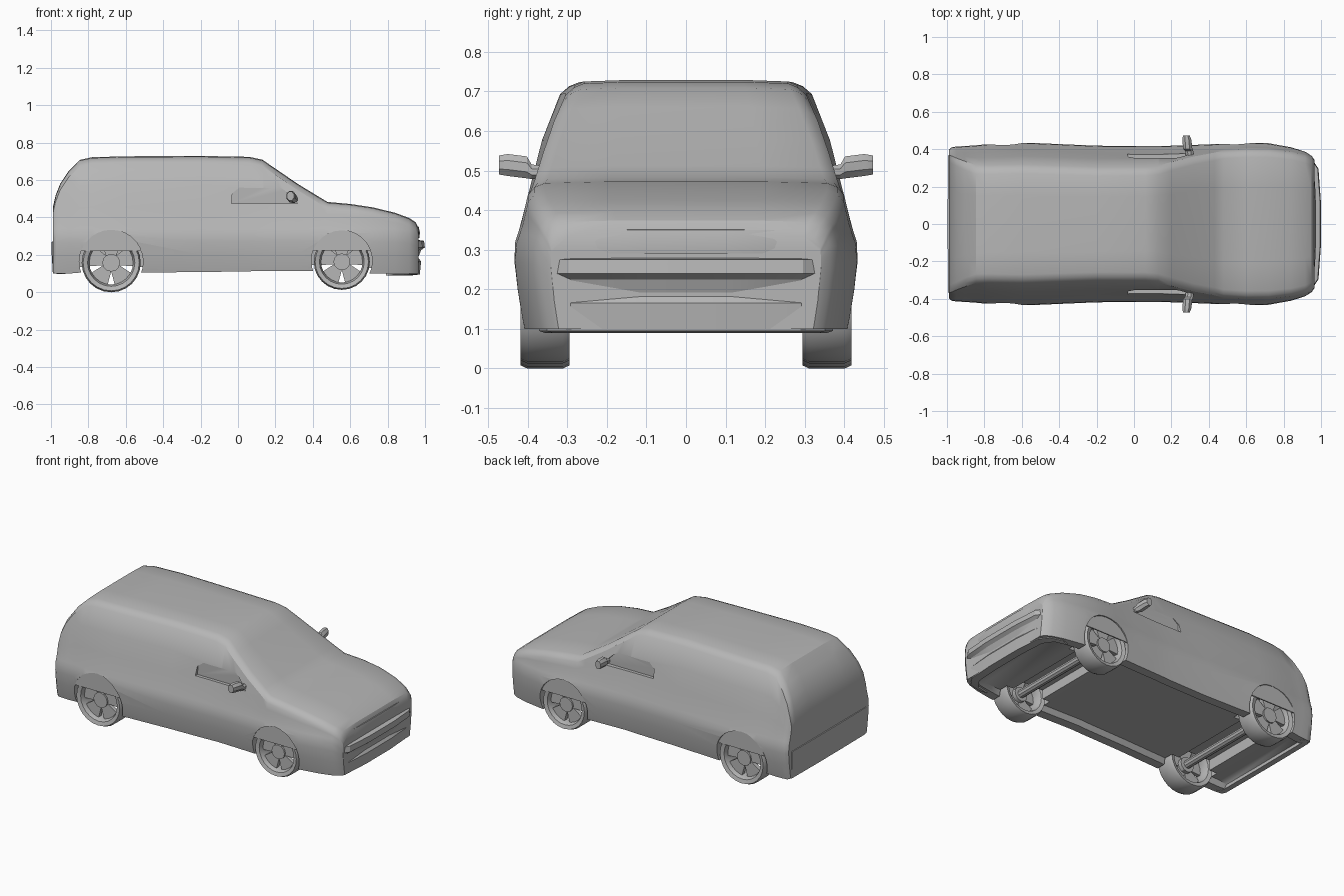
import bpy, bmesh, math
from mathutils import Vector

if "Cube" in bpy.data.objects:
    bpy.data.objects.remove(bpy.data.objects["Cube"])

grey = bpy.data.materials.new("plain grey")
grey.use_nodes = True
grey.diffuse_color = (0.47, 0.47, 0.47, 1)
grey.node_tree.nodes["Principled BSDF"].inputs["Base Color"].default_value = (0.47, 0.47, 0.47, 1)


def make(name, verts, faces, angle=30):
    mesh = bpy.data.meshes.new(name)
    mesh.from_pydata(verts, [], faces)
    bm = bmesh.new()
    bm.from_mesh(mesh)
    bmesh.ops.remove_doubles(bm, verts=bm.verts, dist=0.0005)
    bmesh.ops.recalc_face_normals(bm, faces=bm.faces)
    bm.to_mesh(mesh)
    bm.free()
    mesh.materials.append(grey)
    ob = bpy.data.objects.new(name, mesh)
    bpy.context.collection.objects.link(ob)
    smooth(ob, angle)
    return ob


def smooth(ob, angle=30):
    bpy.ops.object.select_all(action="DESELECT")
    ob.select_set(True)
    bpy.context.view_layer.objects.active = ob
    bpy.ops.object.shade_smooth_by_angle(angle=math.radians(angle))


def loft(name, rings, closed=False):
    """Skin a list of equal closed rings, capping the ends unless closed."""
    n, m = len(rings[0]), len(rings)
    verts = [p for r in rings for p in r]
    faces = []
    for i in range(m if closed else m - 1):
        for j in range(n):
            a, b, k = i * n, (i + 1) % m * n, (j + 1) % n
            faces.append((a + j, a + k, b + k, b + j))
    if not closed:
        faces += [tuple(range(n)), tuple(range((m - 1) * n, m * n))]
    return make(name, verts, faces)


def cut(ob, cutter):
    mod = ob.modifiers.new("cut", "BOOLEAN")
    mod.operation, mod.object, mod.solver = "DIFFERENCE", cutter, "EXACT"
    bpy.context.view_layer.objects.active = ob
    bpy.ops.object.modifier_apply(modifier=mod.name)
    bpy.data.objects.remove(cutter)


def prism(name, outline, y0, y1):
    return loft(name, [[(x, y, z) for x, z in outline] for y in (y0, y1)])


def circle(cx, cz, r, n=28):
    return [(cx + r * math.cos(t * math.tau / n), cz + r * math.sin(t * math.tau / n)) for t in range(n)]


# Half width of the body at each height
WIDTHS = [(0.09, .405), (0.16, .42), (0.26, .432), (0.31, .43), (0.36, .413),
          (0.48, .385), (0.6, .354), (0.7, .312), (0.74, .295)]


def half_width(z):
    for (z0, w0), (z1, w1) in zip(WIDTHS, WIDTHS[1:]):
        if z <= z1:
            return w0 + (w1 - w0) * (z - z0) / (z1 - z0)
    return WIDTHS[-1][1]


def section(x, top, s, low, recess):
    waist = min(.34, top - .06)
    half = [(.33 * s, low + recess), (.35 * s, low)]
    heights = [low + (waist - low) * f for f in (0, .12, .4, .7, .9, 1)]
    heights += [waist + (top - .03 - waist) * f for f in (.33, .67, 1)]
    half += [(half_width(z) * s, z) for z in heights]
    w = half_width(top) * s
    half += [(w - .01, top - .01), (w - .035, top), (w * .5, top + .004)]
    return [(x, y, z) for y, z in half] + [(x, -y, z) for y, z in reversed(half)]


# Body shell: position, roof height, width scale, underside height, floor recess
STATIONS = [(-.99, .45, .92, .105, 0), (-.975, .515, .95, .1, 0), (-.95, .578, .96, .1, .02),
            (-.905, .645, .965, .1, .03), (-.845, .704, .975, .105, .03), (-.78, .718, .99, .105, .03),
            (-.6, .723, 1.01, .105, .03), (-.2, .725, .97, .108, .03), (.06, .72, .965, .112, .03),
            (.13, .705, .965, .115, .03), (.2, .657, .97, .115, .03), (.32, .575, .98, .115, .03),
            (.43, .508, .99, .115, .03), (.478, .479, 1, .11, .03), (.6, .468, 1.012, .105, .03),
            (.72, .45, 1, .1, .03), (.84, .421, .95, .1, .02), (.915, .393, .895, .1, 0),
            (.95, .37, .845, .1, 0), (.966, .335, .79, .1, 0)]
body = loft("body_shell", [section(*s) for s in STATIONS])

# Wheel wells, a low axle tunnel, and sunken mirror panels in the front windows
WHEELS = {"rear": (-.678, .158, .158), "front": (.555, .163, .15)}
for cx, cz, r in WHEELS.values():
    for side in (-1, 1):
        cut(body, prism("arch_cutter", circle(cx, cz + .005, r + .013), side * .275, side * .6))
    tunnel = [(cx - r * .8, -.1), (cx + r * .8, -.1), (cx + r * .7, .2), (cx - r * .7, .2)]
    cut(body, prism("tunnel_cutter", tunnel, -.29, .29))
for side in (-1, 1):
    panel = [(-.035, .475), (-.03, .53), (.04, .585), (.18, .585), (.25, .545), (.32, .475)]
    cut(body, prism("window_cutter", panel, side * .352, side * .6))
smooth(body)


# Bumpers: a profile swept around the end of the car in plan
def bumper(name, plan, profile):
    path = plan + [(x, -y) for x, y in reversed(plan)]
    sign = 1 if plan[0][0] > 0 else -1
    rings = []
    for x, y in path:
        out = Vector((sign * .9, y * .8, 0)).normalized()
        rings.append([(x + out.x * d, y + out.y * d, z) for d, z in profile])
    loft(name, rings)


bumper("front_bumper", [(.84, .372), (.92, .352), (.963, .29), (.975, .12)],
       [(-.05, .09), (-.003, .095), (.004, .165), (-.012, .185), (.004, .225), (.024, .24), (.02, .275), (-.05, .285)])
bumper("rear_bumper", [(-.95, .38), (-.98, .362), (-.982, .12)],
       [(-.03, .098), (.008, .1), (.014, .2), (.014, .27), (-.03, .28)])
# Grille strip under the bonnet edge
bumper("grille_strip", [(.925, .3), (.947, .22), (.952, .1)],
       [(-.04, .29), (.018, .29), (.021, .32), (.014, .35), (-.04, .358)])

# Wheels: turned tyre with a spoked rim that leaves small gaps
TYRE = [(.8, -.055), (.95, -.062), (1, -.045), (1, .045), (.95, .062), (.8, .055), (.74, .03), (.74, -.03)]
for end, (cx, cz, r) in WHEELS.items():
    for side, label in ((-1, "right"), (1, "left")):
        cy = side * .356
        rings = []
        for k in range(24):
            a = k * math.tau / 24
            rings.append([(cx + r * q * math.cos(a), cy + w, cz + r * q * math.sin(a)) for q, w in TYRE])
        loft(f"{end}_{label}_tyre", rings, closed=True)
        prism(f"{end}_{label}_hub", circle(cx, cz, r * .3, 12), cy - side * .02, cy + side * .04)
        for k in range(5):
            a = math.pi / 2 + k * math.tau / 5
            u, v = Vector((math.cos(a), math.sin(a))), Vector((-math.sin(a), math.cos(a)))
            c = Vector((cx, cz))
            shape = [c + u * r * d + v * r * h for d, h in ((.15, -.14), (.78, -.38), (.78, .38), (.15, .14))]
            prism(f"{end}_{label}_spoke_{k + 1}", [tuple(p) for p in shape], cy + side * .005, cy + side * .03)
        # Panel closing the top of the arch over the wheel
        arc = [(cx + (r + .014) * math.cos(t), cz + .005 + (r + .014) * math.sin(t))
               for t in (math.radians(20 + 14 * i) for i in range(11))]
        prism(f"{end}_{label}_arch_panel", arc, side * .413, side * .42)
    # Axle joining the pair
    prism(f"{end}_axle", circle(cx, cz, .025, 10), -.35, .35)

# Door mirrors
for side, label in ((-1, "right"), (1, "left")):
    rings = []
    for y, x, z, w, h in ((.345, .3, .495, .02, .016), (.39, .295, .497, .024, .02),
                          (.402, .287, .508, .027, .03), (.45, .283, .514, .026, .03), (.472, .28, .514, .02, .026)):
        rings.append([(x + w * math.cos(t), side * y, z + h * math.sin(t))
                      for t in (math.pi / 8 + i * math.pi / 4 for i in range(8))])
    loft(f"{label}_mirror", rings)
